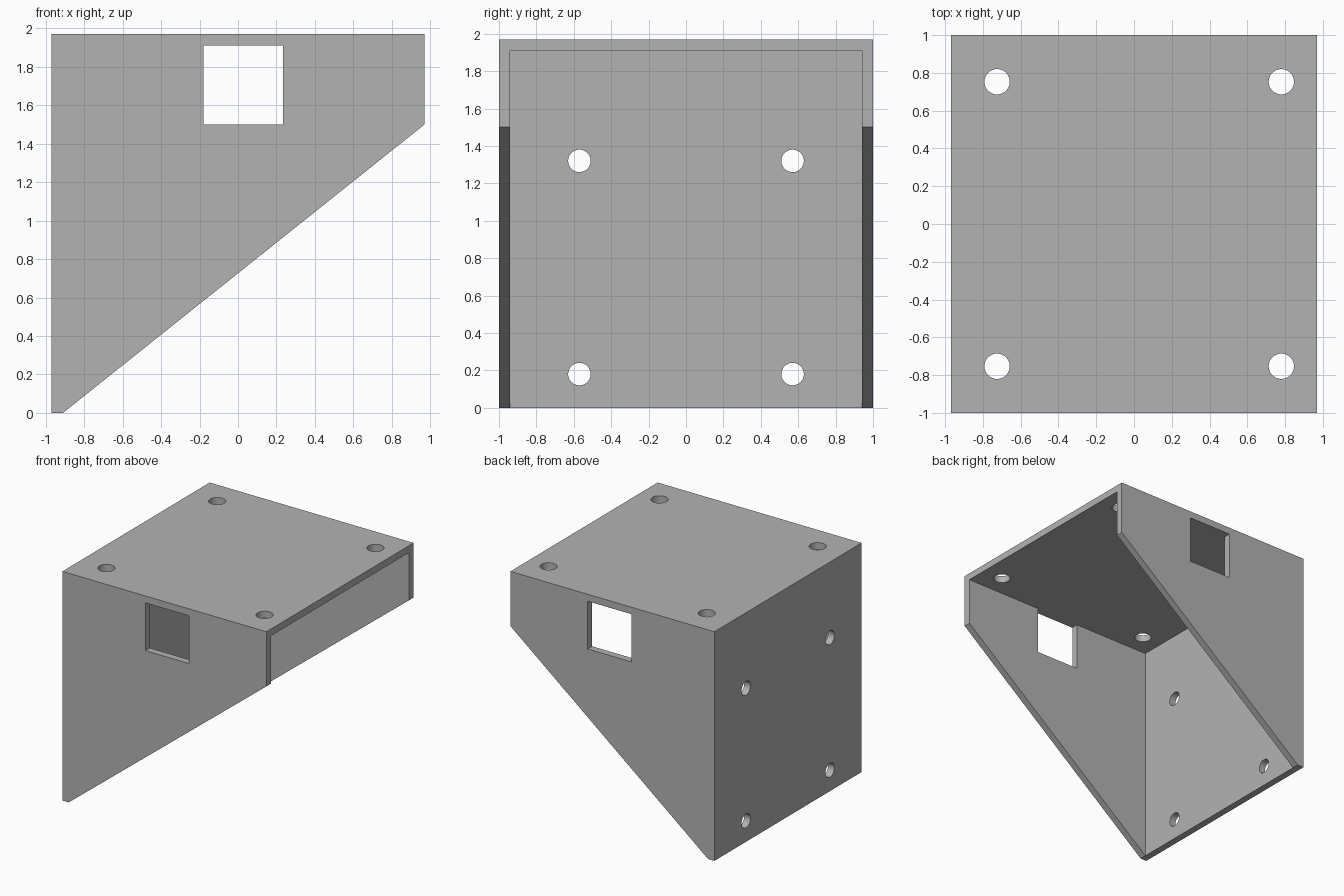
import bpy, bmesh
from math import pi, radians
from mathutils import Matrix, Vector

old = bpy.data.objects.get("Cube")
if old:
    bpy.data.objects.remove(old, do_unlink=True)

X, Y, TOP, WALL = 0.97, 1.0, 1.97, 0.06
grey = bpy.data.materials.new("plain grey")
grey.use_nodes = True
COLOUR = (0.45, 0.45, 0.45, 1)
grey.diffuse_color = COLOUR
grey.node_tree.nodes["Principled BSDF"].inputs["Base Color"].default_value = COLOUR


def add_object(name, bm):
    bmesh.ops.recalc_face_normals(bm, faces=bm.faces[:])
    mesh = bpy.data.meshes.new(name)
    bm.to_mesh(mesh)
    bm.free()
    mesh.materials.append(grey)
    obj = bpy.data.objects.new(name, mesh)
    bpy.context.collection.objects.link(obj)
    return obj


def box(name, low, high):
    low, high = Vector(low), Vector(high)
    bm = bmesh.new()
    bmesh.ops.create_cube(bm, size=1, matrix=Matrix.Translation((low + high) / 2)
                          @ Matrix.Diagonal((*(high - low), 1)))
    return add_object(name, bm)


def rod(name, centre, radius, turn=0):
    bm = bmesh.new()
    bmesh.ops.create_cone(bm, cap_ends=True, segments=48, radius1=radius, radius2=radius,
                          depth=0.3, matrix=Matrix.Translation(centre)
                          @ Matrix.Rotation(turn, 4, "Y"))
    return add_object(name, bm)


# Solid wedge: the side profile extruded across the full depth
profile = [(-X, 0), (-X + WALL, 0), (X, 1.5), (X, TOP), (-X, TOP)]
bm = bmesh.new()
face = bm.faces.new([bm.verts.new((x, -Y, z)) for x, z in profile])
side = bmesh.ops.extrude_face_region(bm, geom=[face])["geom"]
bmesh.ops.translate(bm, vec=(0, 2 * Y, 0),
                    verts=[v for v in side if isinstance(v, bmesh.types.BMVert)])
bracket = add_object("bracket", bm)

# Hollow interior, and the square window through both side walls
cutters = [
    box("cavity_cutter", (-X + WALL, -Y + WALL, -0.5), (1.5, Y - WALL, TOP - WALL)),
    box("window_cutter", (-0.18, -1.5, 1.5), (0.235, 1.5, TOP - WALL)),
]
# Screw holes in the top plate and the back plate
for s in (-1, 1):
    for x in (-0.725, 0.78):
        cutters.append(rod("top_hole_cutter", (x, s * 0.753, TOP), 0.067))
    for z in (0.18, 1.32):
        cutters.append(rod("back_hole_cutter", (-X, s * 0.57, z), 0.06, pi / 2))

bpy.context.view_layer.objects.active = bracket
for cutter in cutters:
    cutter.hide_render = True
    cut = bracket.modifiers.new(cutter.name, "BOOLEAN")
    cut.operation, cut.solver, cut.object = "DIFFERENCE", "EXACT", cutter
    bpy.ops.object.modifier_apply(modifier=cut.name)
    bpy.data.objects.remove(cutter, do_unlink=True)

# Smooth hole walls, sharp plate edges
bpy.ops.object.select_all(action="DESELECT")
bracket.select_set(True)
bpy.ops.object.shade_smooth_by_angle(angle=radians(30))
